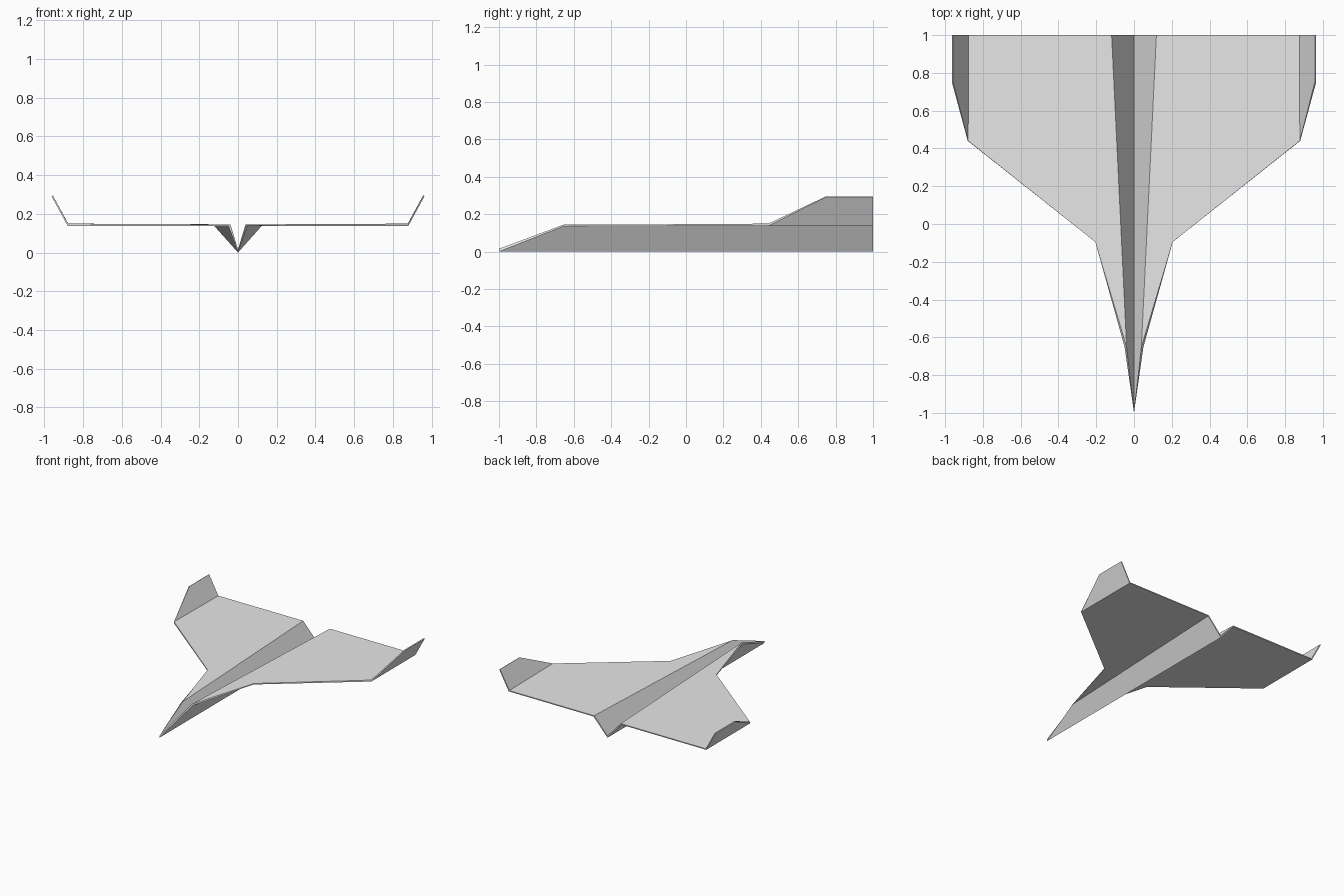
import bpy
import bmesh

cube = bpy.data.objects.get("Cube")
if cube:
    bpy.data.objects.remove(cube, do_unlink=True)

# Plain paper colour
paper = bpy.data.materials.new("paper_grey")
paper.use_nodes = True
colour = (0.8, 0.8, 0.8, 1.0)
paper.diffuse_color = colour
paper.node_tree.nodes["Principled BSDF"].inputs["Base Color"].default_value = colour

WING_Z = 0.138   # underside of the wing
TIP_Z = 0.292    # top of the winglets
PAPER = 0.008    # sheet thickness

# Corners of the left half of the folded sheet
corners = {
    "nose": (0, -1, 0),
    "keel_back": (0, 1, 0),
    "fold_front": (0.05, -0.65, WING_Z),
    "fold_back": (0.123, 1, WING_Z),
    "wing_root": (0.205, -0.095, WING_Z),
    "wing_front": (0.88, 0.44, WING_Z),
    "wing_back": (0.88, 1, WING_Z),
    "tip_front": (0.964, 0.75, TIP_Z),
    "tip_back": (0.964, 1, TIP_Z),
}
panels = [
    ("nose", "keel_back", "fold_back", "fold_front"),                           # body side
    ("fold_front", "fold_back", "wing_back", "wing_front", "wing_root"),        # wing
    ("wing_front", "wing_back", "tip_back", "tip_front"),                       # winglet
]

bm = bmesh.new()
verts = {name: bm.verts.new(co) for name, co in corners.items()}
for panel in panels:
    # Reversed order makes every panel face up and inwards
    face = bm.faces.new([verts[n] for n in reversed(panel)])
    face.normal_update()
    if face.normal.z < 0:
        face.normal_flip()
mesh = bpy.data.meshes.new("folded_paper_plane")
bm.to_mesh(mesh)
bm.free()
mesh.materials.append(paper)

plane = bpy.data.objects.new("folded_paper_plane", mesh)
bpy.context.collection.objects.link(plane)

# Mirror across the keel, then give the sheet its thickness upwards
mirror = plane.modifiers.new("mirror_sides", 'MIRROR')
mirror.use_axis[0] = True
mirror.use_clip = True
solid = plane.modifiers.new("paper_thickness", 'SOLIDIFY')
solid.thickness = PAPER
solid.offset = 1.0
solid.use_even_offset = True
